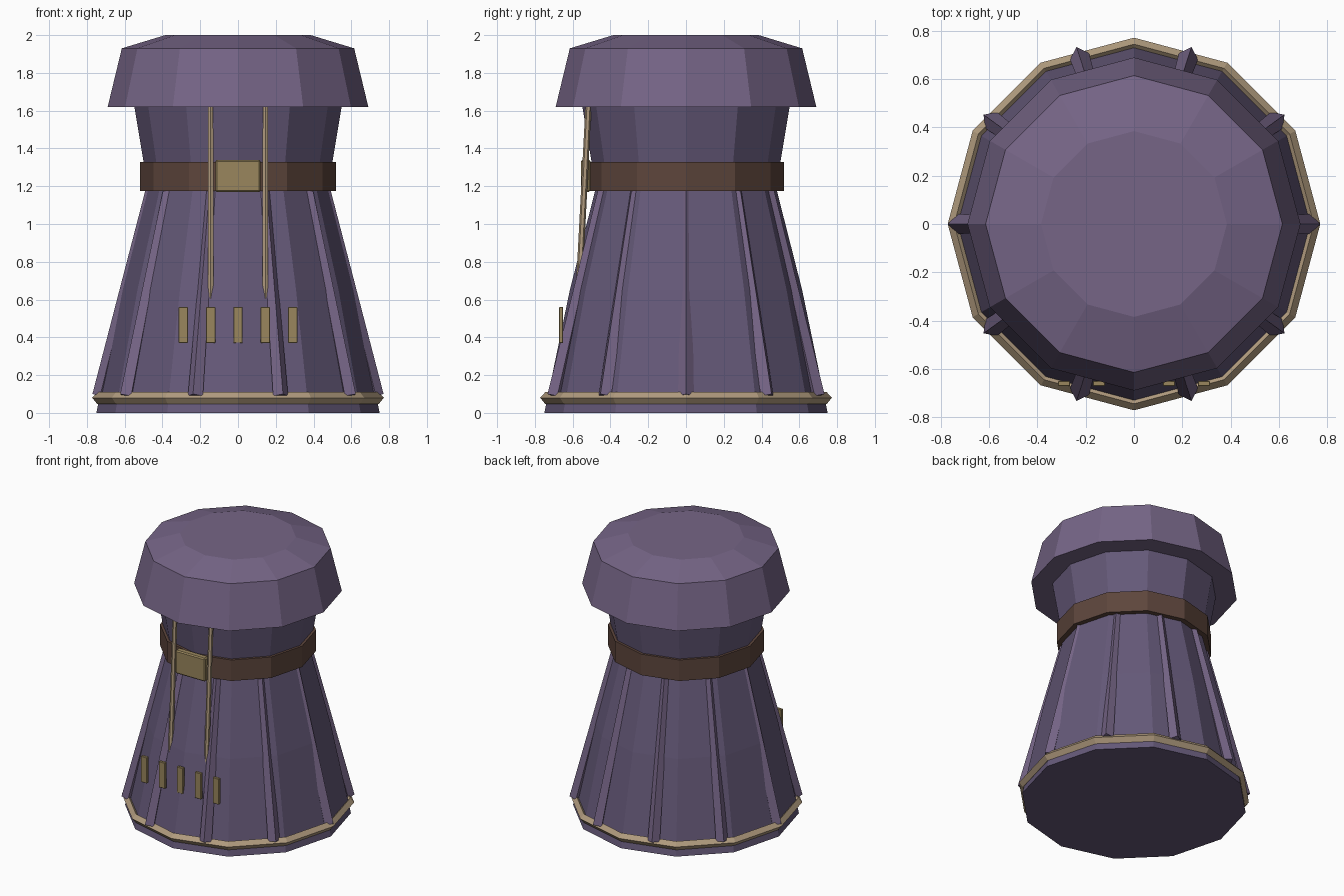
import bpy, bmesh
from math import cos, sin, pi, radians
from mathutils import Vector, Matrix

if "Cube" in bpy.data.objects:
    bpy.data.objects.remove(bpy.data.objects["Cube"])

SIDES = 12


def material(name, rgb):
    m = bpy.data.materials.new(name)
    m.diffuse_color = (*rgb, 1)
    m.use_nodes = True
    m.node_tree.nodes["Principled BSDF"].inputs["Base Color"].default_value = m.diffuse_color
    return m


CLOTH = material("dark_purple", (0.13, 0.10, 0.19))
LIGHT = material("light_purple", (0.18, 0.13, 0.24))
LEATHER = material("brown_leather", (0.11, 0.06, 0.045))
BRASS = material("brass", (0.32, 0.24, 0.11))
TAN = material("tan_trim", (0.44, 0.33, 0.21))


def finish(name, bm, mat):
    bmesh.ops.recalc_face_normals(bm, faces=bm.faces)
    mesh = bpy.data.meshes.new(name)
    bm.to_mesh(mesh)
    bm.free()
    mesh.materials.append(mat)
    ob = bpy.data.objects.new(name, mesh)
    bpy.context.collection.objects.link(ob)
    return ob


def lathe(name, profile, mat, closed=False):
    """Spin a (radius, z) profile; open profiles get end caps."""
    bm = bmesh.new()
    rings = [[bm.verts.new((r * cos(2 * pi * i / SIDES), r * sin(2 * pi * i / SIDES), z))
              for i in range(SIDES)] for r, z in profile]
    pairs = list(zip(rings, rings[1:]))
    if closed:
        pairs.append((rings[-1], rings[0]))
    else:
        bm.faces.new(rings[0])
        bm.faces.new(rings[-1])
    for a, b in pairs:
        for i in range(SIDES):
            j = (i + 1) % SIDES
            bm.faces.new((a[i], a[j], b[j], b[i]))
    return finish(name, bm, mat)


def rod(name, start, end, r1, r2, sides, mat, turn=0):
    """Tapered rod between two points, turned about z to its place."""
    start, end = Vector(start), Vector(end)
    d = end - start
    bm = bmesh.new()
    bmesh.ops.create_cone(bm, cap_ends=True, segments=sides, radius1=r1, radius2=r2, depth=d.length)
    rot = Vector((0, 0, 1)).rotation_difference(d).to_matrix().to_4x4()
    bm.transform(Matrix.Rotation(turn, 4, 'Z') @ Matrix.Translation((start + end) / 2) @ rot)
    return finish(name, bm, mat)


def box(name, centre, size, mat, bevel):
    bm = bmesh.new()
    bmesh.ops.create_cube(bm, size=1)
    bm.transform(Matrix.Translation(centre) @ Matrix.Diagonal((*size, 1)))
    ob = finish(name, bm, mat)
    mod = ob.modifiers.new("bevel", 'BEVEL')
    mod.width, mod.segments = bevel, 1
    return ob


# Robe body, neck and cap
lathe("robe_body", [(0.75, 0), (0.615, 0.65), (0.475, 1.2)], CLOTH)
lathe("upper_body", [(0.475, 1.18), (0.50, 1.33), (0.555, 1.66)], CLOTH)
lathe("cap", [(0.69, 1.62), (0.615, 1.93), (0.385, 2.0)], LIGHT)

# Belt and buckle
lathe("belt", [(0.518, 1.175), (0.518, 1.328)], LEATHER)
box("belt_buckle", (0, -0.53, 1.255), (0.24, 0.05, 0.17), BRASS, 0.008)

# Diamond-section hem trim
lathe("hem_trim", [(0.745, 0.11), (0.772, 0.08), (0.745, 0.047), (0.715, 0.08)], TAN, closed=True)

# Ten folds down the robe
for i in range(10):
    rod(f"robe_fold_{i + 1}", (0.73, 0, 0.09), (0.46, 0, 1.2), 0.042, 0.024, 4,
        LIGHT, radians(36 * i))

# Hanging cords, sinking into the robe at their lower ends
for side, x in (("left", -0.145), ("right", 0.145)):
    rod(f"{side}_cord", (x, -0.572, 0.55), (x, -0.515, 1.65), 0.017, 0.016, 6, TAN)

# Row of tags across the front
for i in range(5):
    box(f"front_tag_{i + 1}", (0.145 * (i - 2), -0.661, 0.465), (0.05, 0.022, 0.19), BRASS, 0.003)
